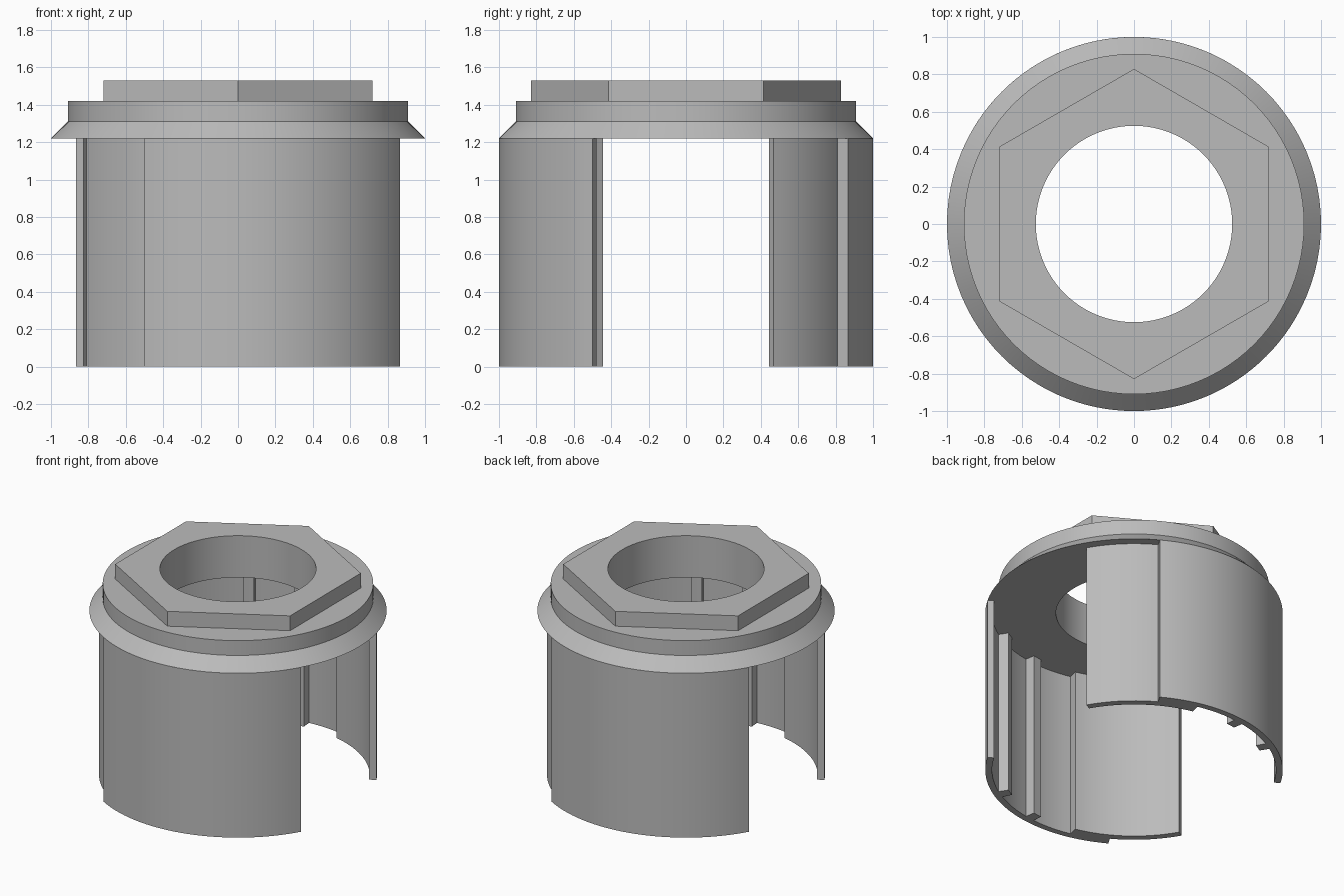
import bpy
import bmesh
from math import cos, sin, pi, radians

SEGMENTS = 96
FLANGE_Z = 1.22

if "Cube" in bpy.data.objects:
    bpy.data.objects.remove(bpy.data.objects["Cube"], do_unlink=True)

grey = bpy.data.materials.new("plain_grey")
grey.use_nodes = True
colour = (0.5, 0.5, 0.5, 1)
grey.diffuse_color = colour
grey.node_tree.nodes["Principled BSDF"].inputs["Base Color"].default_value = colour


def finish(name, bm):
    bmesh.ops.recalc_face_normals(bm, faces=bm.faces)
    mesh = bpy.data.meshes.new(name)
    bm.to_mesh(mesh)
    bm.free()
    mesh.materials.append(grey)
    obj = bpy.data.objects.new(name, mesh)
    bpy.context.collection.objects.link(obj)
    bpy.ops.object.select_all(action="DESELECT")
    obj.select_set(True)
    bpy.context.view_layer.objects.active = obj
    bpy.ops.object.shade_smooth_by_angle(angle=radians(20))
    return obj


def ring(name, section):
    """Sweep a closed (radius function, z) section around the z axis."""
    bm = bmesh.new()
    loops = []
    for i in range(SEGMENTS):
        a = 2 * pi * i / SEGMENTS
        loops.append([bm.verts.new((r(a) * cos(a), r(a) * sin(a), z)) for r, z in section])
    n = len(section)
    for i in range(SEGMENTS):
        here, there = loops[i], loops[(i + 1) % SEGMENTS]
        for j in range(n):
            k = (j + 1) % n
            bm.faces.new((here[j], there[j], there[k], here[k]))
    return finish(name, bm)


def circle(radius):
    return lambda a: radius


def hexagon(apothem):
    # flats face +x and -x, corners point to the front and back
    return lambda a: apothem / cos((a + pi / 6) % (pi / 3) - pi / 6)


def arc(radius, start, end):
    steps = max(1, round(abs(end - start) / 3))
    angles = [radians(start + (end - start) * i / steps) for i in range(steps + 1)]
    return [(radius * cos(a), radius * sin(a)) for a in angles]


def wall(name, turn):
    """Curved wall with a stepped-in tongue at one end and ribs inside."""
    outer, inner, tongue, rib = 1.0, 0.955, 0.935, 0.885
    runs = [(outer, 240, 330),
            (inner, 330, 302.5), (rib, 302.5, 298), (inner, 298, 279.5),
            (rib, 279.5, 275), (inner, 275, 256.5), (rib, 256.5, 210),
            (tongue, 210, 240)]
    points = [p for r, a, b in runs for p in arc(r, a + turn, b + turn)]
    bm = bmesh.new()
    base = bm.faces.new([bm.verts.new((x, y, 0)) for x, y in points])
    grown = bmesh.ops.extrude_face_region(bm, geom=[base], use_keep_orig=True)
    top = [v for v in grown["geom"] if isinstance(v, bmesh.types.BMVert)]
    bmesh.ops.translate(bm, verts=top, vec=(0, 0, FLANGE_Z))
    return finish(name, bm)


# flange with a sloped rim and a straight collar
bore = circle(0.525)
ring("flange", [(bore, FLANGE_Z), (circle(1), FLANGE_Z), (circle(0.91), 1.31),
                (circle(0.91), 1.42), (bore, 1.42)])

# raised hexagonal plate
hexagonal = hexagon(0.718)
ring("hex_plate", [(bore, 1.42), (hexagonal, 1.42), (hexagonal, 1.53), (bore, 1.53)])

# two matching walls, half a turn apart
wall("front_wall", 0)
wall("back_wall", 180)
